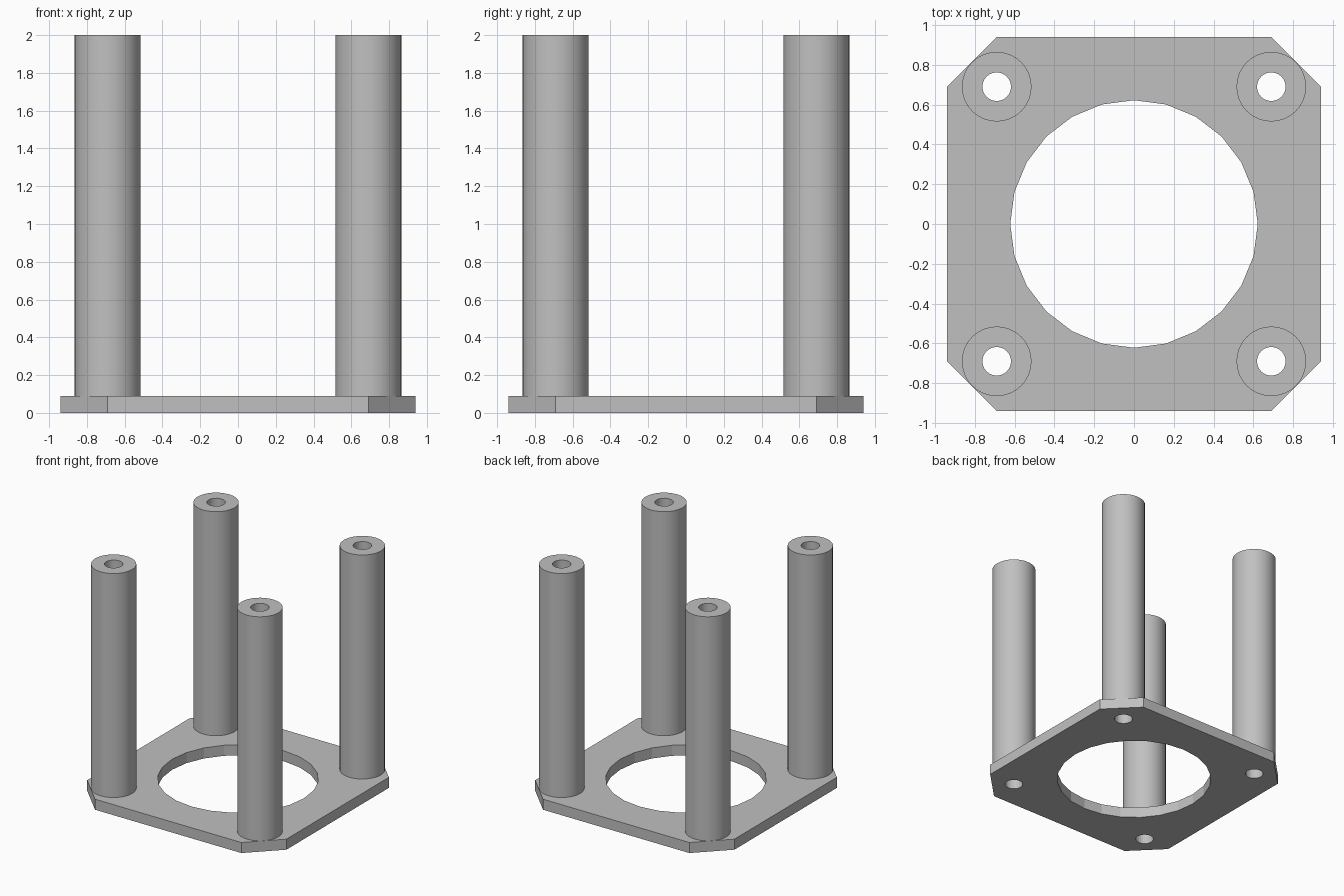
import bpy
import bmesh
from math import cos, sin, pi, radians

default = bpy.data.objects.get("Cube")
if default:
    bpy.data.objects.remove(default, do_unlink=True)

HALF, CUT = 0.94, 0.69        # plate half width, start of the cut corners
THICK, TOP = 0.09, 2.0        # plate thickness, overall height
POST, BORE, OPENING = 0.175, 0.072, 0.622

grey = bpy.data.materials.new("light_grey")
grey.use_nodes = True
colour = (0.53, 0.53, 0.53, 1)
grey.diffuse_color = colour
grey.node_tree.nodes["Principled BSDF"].inputs["Base Color"].default_value = colour


def circle(radius, sides, cx=0, cy=0):
    return [(cx + radius * cos(2 * pi * i / sides),
             cy + radius * sin(2 * pi * i / sides)) for i in range(sides)]


def extrude_loops(name, loops, z0, z1):
    """Solid from a flat outline; inner loops become through holes."""
    curve = bpy.data.curves.new(name, "CURVE")
    curve.dimensions = "2D"
    curve.fill_mode = "BOTH"
    curve.extrude = (z1 - z0) / 2
    for loop in loops:
        spline = curve.splines.new("POLY")
        spline.points.add(len(loop) - 1)
        for point, (x, y) in zip(spline.points, loop):
            point.co = (x, y, 0, 1)
        spline.use_cyclic_u = True
    obj = bpy.data.objects.new(name, curve)
    bpy.context.collection.objects.link(obj)
    bpy.ops.object.select_all(action="DESELECT")
    obj.select_set(True)
    bpy.context.view_layer.objects.active = obj
    bpy.ops.object.convert(target="MESH")
    obj = bpy.context.view_layer.objects.active
    # Weld the caps to the walls and face everything outward
    bm = bmesh.new()
    bm.from_mesh(obj.data)
    bmesh.ops.remove_doubles(bm, verts=bm.verts, dist=0.0005)
    bmesh.ops.recalc_face_normals(bm, faces=bm.faces)
    bmesh.ops.translate(bm, verts=bm.verts, vec=(0, 0, (z0 + z1) / 2))
    for face in bm.faces:
        face.smooth = False
    bm.to_mesh(obj.data)
    bm.free()
    obj.data.materials.clear()
    obj.data.materials.append(grey)
    return obj


corners = {"front_right": (-CUT, -CUT), "front_left": (CUT, -CUT),
           "back_left": (CUT, CUT), "back_right": (-CUT, CUT)}

# Base plate: square with cut corners, large opening and four bolt holes
outline = [(-CUT, -HALF), (CUT, -HALF), (HALF, -CUT), (HALF, CUT),
           (CUT, HALF), (-CUT, HALF), (-HALF, CUT), (-HALF, -CUT)]
holes = [circle(BORE, 24, x, y) for x, y in corners.values()]
extrude_loops("base_plate", [outline, circle(OPENING, 24)] + holes, 0, THICK)

# Hollow standoff posts
for place, (x, y) in corners.items():
    post = extrude_loops("post_" + place, [circle(POST, 32), circle(BORE, 24)], THICK, TOP)
    post.location = (x, y, 0)
    bpy.ops.object.shade_smooth_by_angle(angle=radians(30))
